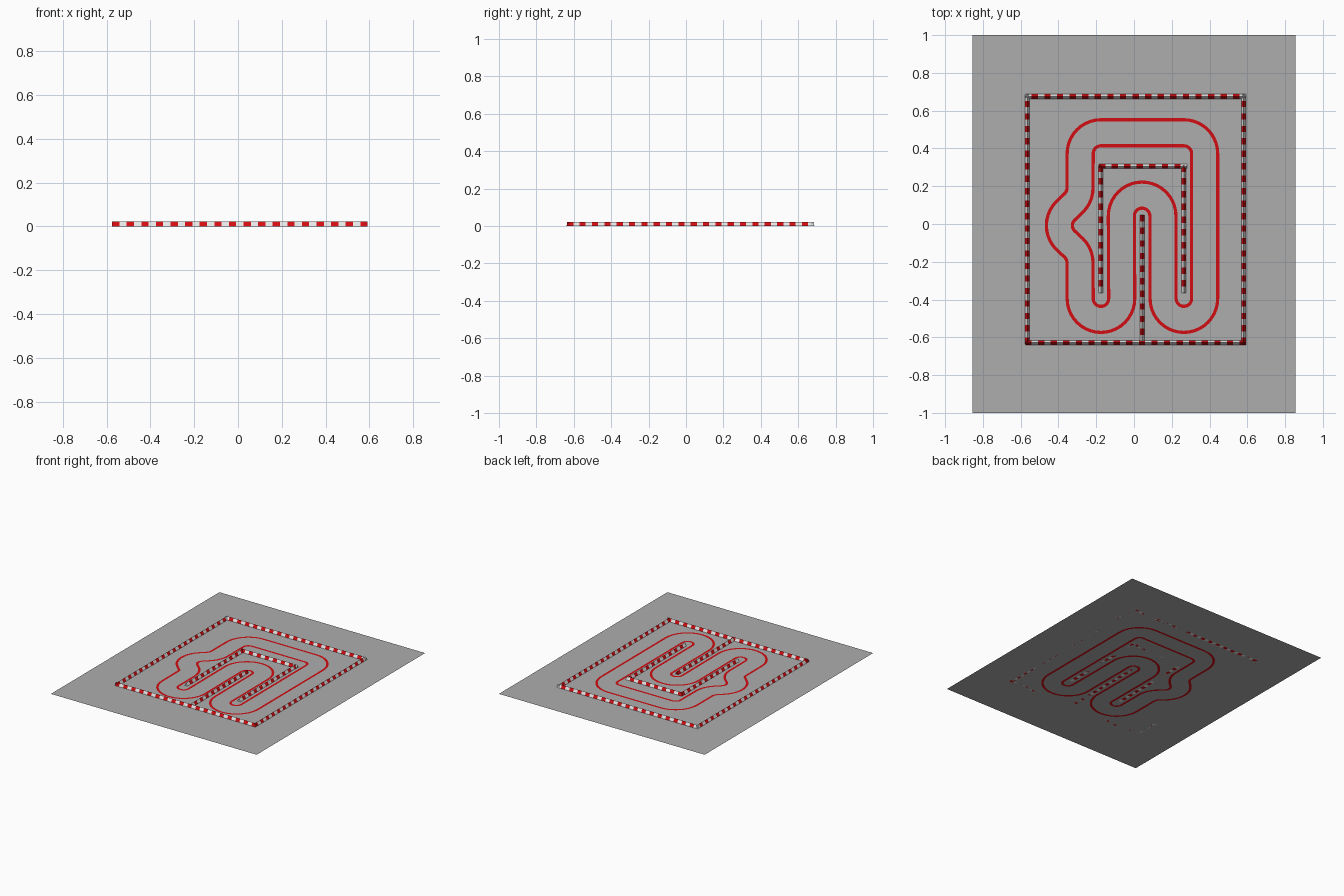
import bpy, bmesh, math
from mathutils import Vector

if "Cube" in bpy.data.objects:
    bpy.data.objects.remove(bpy.data.objects["Cube"])


def material(name, rgb):
    m = bpy.data.materials.new(name)
    m.diffuse_color = (*rgb, 1)
    m.use_nodes = True
    m.node_tree.nodes["Principled BSDF"].inputs["Base Color"].default_value = m.diffuse_color
    return m


GREY = material("asphalt grey", (0.42, 0.42, 0.42))
RED = material("kerb red", (0.65, 0.004, 0.006))
WHITE = material("barrier white", (0.8, 0.8, 0.8))

# Track centre line: arcs of equal radius (centre x, y, start and end angle)
R = 0.11
ARCS = [(-0.175, 0.373, 180, 90), (0.264, 0.373, 90, 0), (0.264, -0.395, 0, -180),
        (0.043, 0.043, 0, 180), (-0.175, -0.395, 0, -180), (-0.396, -0.205, 0, 45),
        (-0.285, -0.008, 225, 135), (-0.396, 0.19, -45, 0)]


def outline(offset):
    """Closed loop parallel to the track centre line."""
    pts = []
    for cx, cy, a0, a1 in ARCS:
        r = R + (offset if a1 < a0 else -offset)
        n = max(4, abs(a1 - a0) // 9)
        for i in range(n + 1):
            a = math.radians(a0 + (a1 - a0) * i / n)
            pts.append((cx + r * math.cos(a), cy + r * math.sin(a)))
    return pts


def flat_sheet(name, loops, mat):
    """Flat mesh filled between nested outlines."""
    cu = bpy.data.curves.new(name, 'CURVE')
    cu.dimensions = '2D'
    cu.fill_mode = 'BOTH'
    for pts in loops:
        sp = cu.splines.new('POLY')
        sp.points.add(len(pts) - 1)
        for p, (x, y) in zip(sp.points, pts):
            p.co = (x, y, 0, 1)
        sp.use_cyclic_u = True
    tmp = bpy.data.objects.new(name + " outline", cu)
    bpy.context.collection.objects.link(tmp)
    me = bpy.data.meshes.new_from_object(
        tmp.evaluated_get(bpy.context.evaluated_depsgraph_get()))
    bpy.data.objects.remove(tmp)
    bm = bmesh.new()
    bm.from_mesh(me)
    for f in bm.faces:
        f.normal_update()
        if f.normal.z < 0:
            f.normal_flip()
    bm.to_mesh(me)
    bm.free()
    me.materials.clear()
    me.materials.append(mat)
    ob = bpy.data.objects.new(name, me)
    bpy.context.collection.objects.link(ob)


# Ground with the two edge lines set flush into it
HALF, LINE = 0.069, 0.0085
outer = [outline(HALF + LINE), outline(HALF - LINE)]
inner = [outline(-HALF + LINE), outline(-HALF - LINE)]
ground = [(-0.855, -1), (0.855, -1), (0.855, 1), (-0.855, 1)]
flat_sheet("ground", [ground] + outer + inner, GREY)
flat_sheet("outer_track_line", outer, RED)
flat_sheet("inner_track_line", inner, RED)

# Barriers: rows of triangular prisms in alternating colours
STEP, WIDTH, HEIGHT = 0.0333, 0.024, 0.022


def barrier(name, start, end, first_red=True):
    a, b = Vector((*start, 0)), Vector((*end, 0))
    d = (b - a).normalized()
    side = Vector((-d.y, d.x, 0)) * WIDTH / 2
    profile = [-side, side, Vector((0, 0, HEIGHT))]
    n = round((b - a).length / STEP)
    bm = bmesh.new()
    for i in range(n):
        p, q = a.lerp(b, i / n), a.lerp(b, (i + 1) / n)
        v = [bm.verts.new(p + o) for o in profile]
        w = [bm.verts.new(q + o) for o in profile]
        faces = [bm.faces.new(v), bm.faces.new(w[::-1])]
        for k in range(3):
            j = (k + 1) % 3
            faces.append(bm.faces.new((v[k], w[k], w[j], v[j])))
        for f in faces:
            f.material_index = (i + (0 if first_red else 1)) % 2
    bmesh.ops.recalc_face_normals(bm, faces=bm.faces)
    me = bpy.data.meshes.new(name)
    bm.to_mesh(me)
    bm.free()
    me.materials.append(RED)
    me.materials.append(WHITE)
    bpy.context.collection.objects.link(bpy.data.objects.new(name, me))


# Outer enclosure
barrier("front_barrier", (-0.575, -0.628), (0.592, -0.628))
barrier("back_barrier", (-0.575, 0.675), (0.592, 0.675), False)
barrier("left_barrier", (-0.565, -0.635), (-0.565, 0.685))
barrier("right_barrier", (0.58, -0.635), (0.58, 0.685))
# Dividers between the track legs
barrier("inner_left_barrier", (-0.176, 0.31), (-0.176, -0.365))
barrier("inner_right_barrier", (0.264, 0.31), (0.264, -0.365))
barrier("inner_back_barrier", (-0.185, 0.305), (0.28, 0.305))
barrier("centre_barrier", (0.043, 0.047), (0.043, -0.62))
